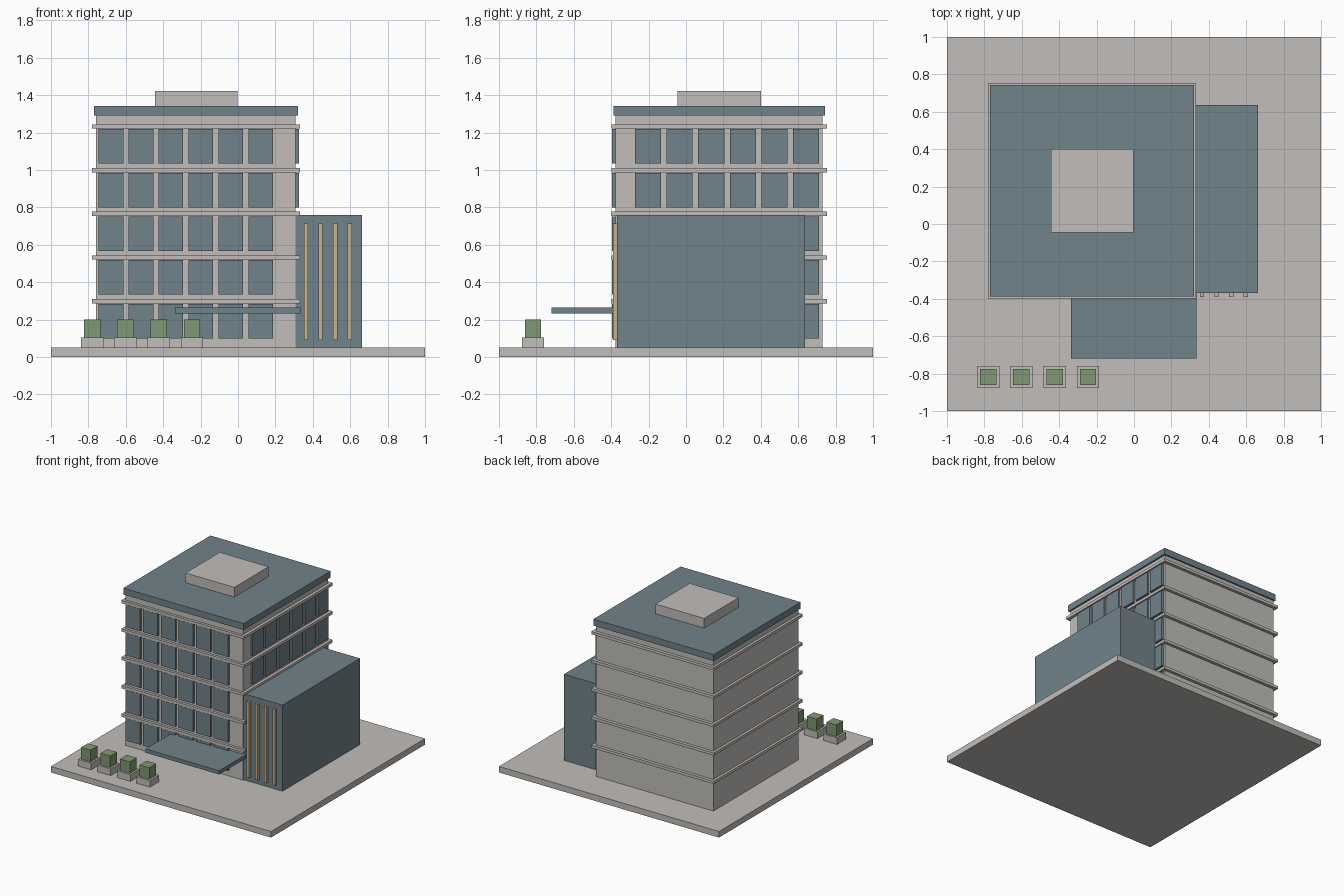
import bpy

cube = bpy.data.objects.get("Cube")
if cube:
    bpy.data.objects.remove(cube, do_unlink=True)


def material(name, rgb):
    # sRGB bytes to linear
    lin = [((c / 255 + 0.055) / 1.055) ** 2.4 for c in rgb] + [1.0]
    m = bpy.data.materials.new(name)
    m.use_nodes = True
    m.diffuse_color = lin
    m.node_tree.nodes["Principled BSDF"].inputs["Base Color"].default_value = lin
    return m


CONCRETE = material("concrete", (193, 190, 186))
SLATE = material("slate_blue", (113, 131, 139))
GREEN = material("shrub_green", (128, 153, 115))
TAN = material("tan_wood", (200, 180, 140))


def box(name, x, y, z, mat):
    """Box from (min, max) ranges on each axis."""
    corners = [(a, b, c) for a in x for b in y for c in z]
    faces = [(0, 1, 3, 2), (4, 6, 7, 5), (0, 4, 5, 1),
             (2, 3, 7, 6), (0, 2, 6, 4), (1, 5, 7, 3)]
    mesh = bpy.data.meshes.new(name)
    mesh.from_pydata(corners, [], faces)
    mesh.materials.append(mat)
    ob = bpy.data.objects.new(name, mesh)
    bpy.context.collection.objects.link(ob)
    return ob


# Ground slab, main block and roof
BASE = 0.05
box("ground_slab", (-1, 1), (-1, 1), (0, BASE), CONCRETE)
box("main_block", (-0.76, 0.308), (-0.378, 0.73), (BASE, 1.29), CONCRETE)
box("roof_slab", (-0.77, 0.322), (-0.388, 0.742), (1.29, 1.343), SLATE)
box("rooftop_unit", (-0.445, -0.002), (-0.045, 0.4), (1.343, 1.423), CONCRETE)

# Storeys: a ledge band above each row of windows
for floor in range(5):
    lift = floor * 0.2335
    box(f"floor_band_{floor}", (-0.781, 0.332), (-0.399, 0.755),
        (0.287 + lift, 0.31 + lift), CONCRETE)
    sill = (0.1 + lift, 0.284 + lift)
    for i in range(6):
        x = -0.745 + i * 0.16
        box(f"front_window_{floor}_{i}", (x, x + 0.132), (-0.395, -0.37), sill, SLATE)
        y = -0.273 + i * 0.169
        box(f"side_window_{floor}_{i}", (0.3, 0.325), (y, y + 0.14), sill, SLATE)

# Side wing with vertical fins
box("side_wing", (0.304, 0.664), (-0.37, 0.635), (BASE, 0.758), SLATE)
for i in range(4):
    x = 0.352 + i * 0.078
    box(f"wing_fin_{i}", (x, x + 0.023), (-0.391, -0.365), (0.09, 0.713), TAN)

# Entrance canopy
box("entrance_canopy", (-0.336, 0.333), (-0.72, -0.37), (0.233, 0.264), SLATE)

# Row of planters
for i in range(4):
    x = -0.78 + i * 0.178
    box(f"planter_{i}", (x - 0.06, x + 0.06), (-0.878, -0.76), (BASE, 0.105), CONCRETE)
    box(f"shrub_{i}", (x - 0.044, x + 0.044), (-0.862, -0.774), (0.105, 0.2), GREEN)
